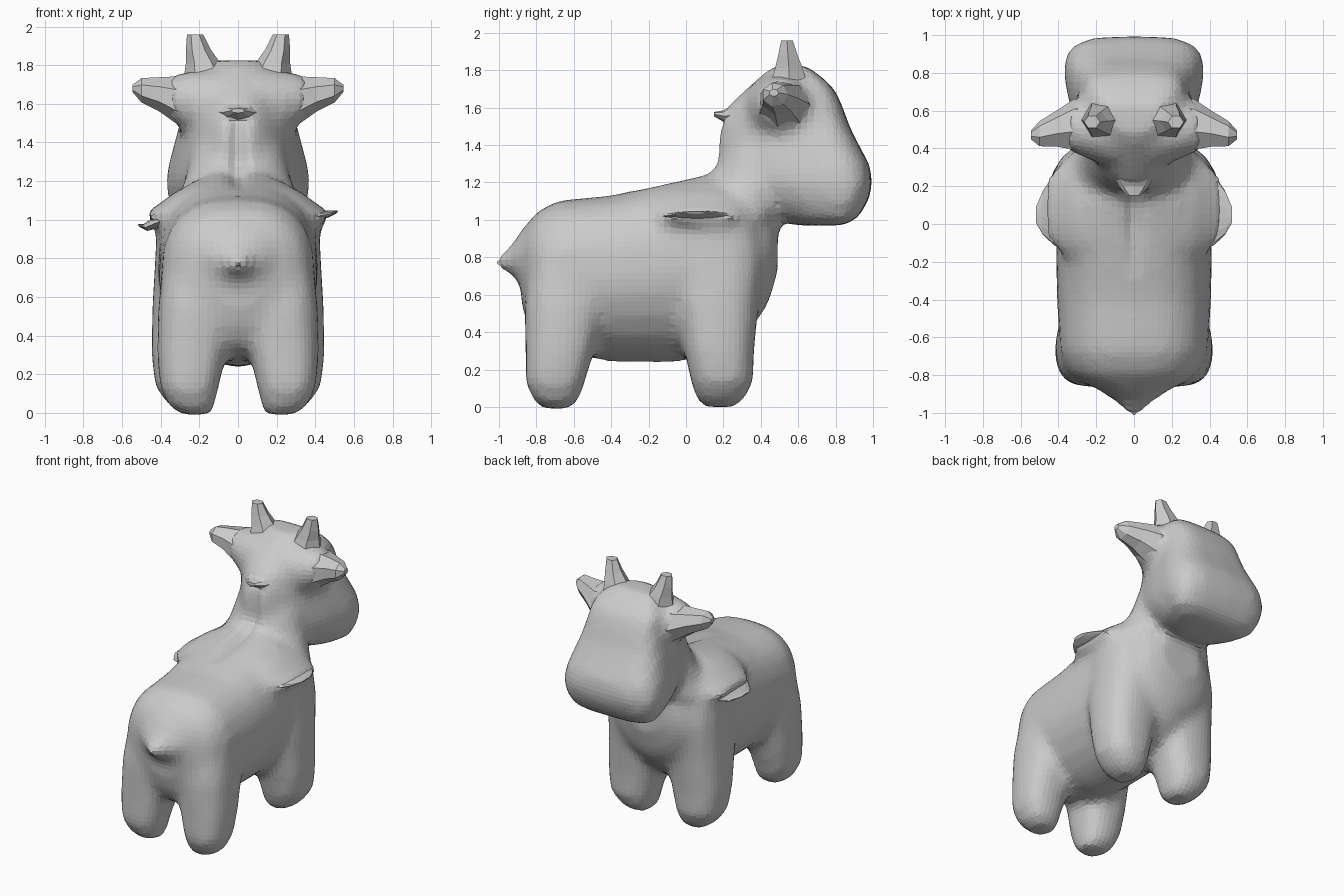
import bpy, bmesh, math
from mathutils import Vector as V

if "Cube" in bpy.data.objects:
    bpy.data.objects.remove(bpy.data.objects["Cube"])


def ring(c, a, b, n=24, e_up=2.0, e_lo=2.0, taper=0.0):
    """Closed superellipse ring; upper and lower halves may differ in squareness."""
    pts = []
    for i in range(n):
        t = 2 * math.pi * i / n
        e = e_up if math.sin(t) >= 0 else e_lo
        u = math.copysign(abs(math.cos(t)) ** (2 / e), math.cos(t))
        w = math.copysign(abs(math.sin(t)) ** (2 / e), math.sin(t))
        pts.append(V(c) + V(a) * u * (1 + taper * (w - 0.8)) + V(b) * w)
    return pts


def loft(bm, rings):
    """Skin a list of rings and close both ends."""
    loops = [[bm.verts.new(p) for p in r] for r in rings]
    n = len(loops[0])
    faces = [bm.faces.new(loops[0]), bm.faces.new(loops[-1])]
    for r0, r1 in zip(loops, loops[1:]):
        for i in range(n):
            j = (i + 1) % n
            faces.append(bm.faces.new((r0[i], r0[j], r1[j], r1[i])))
    bmesh.ops.recalc_face_normals(bm, faces=faces)


def make(name, bm):
    me = bpy.data.meshes.new(name)
    bm.to_mesh(me)
    bm.free()
    ob = bpy.data.objects.new(name, me)
    bpy.context.collection.objects.link(ob)
    return ob


bm = bmesh.new()

# torso: y, bottom, top, half width
torso = [(-.88, .55, .90, .16), (-.85, .44, .98, .26), (-.79, .34, 1.05, .35),
         (-.68, .29, 1.105, .395), (-.40, .24, 1.13, .41), (-.10, .235, 1.20, .415),
         (.10, .26, 1.245, .415), (.25, .33, 1.22, .40), (.36, .43, 1.12, .35),
         (.44, .55, 1.06, .28), (.49, .72, 1.0, .17)]
loft(bm, [ring((0, y, (b + t) / 2), (w, 0, 0), (0, 0, (t - b) / 2), e_up=2.6, e_lo=1.8)
          for y, b, t, w in torso])

# head and neck: z, back, front, half width
head = [(.97, .58, .84, .25), (1.01, .46, .92, .35), (1.10, .31, .975, .40),
        (1.20, .18, 1.0, .415), (1.30, .16, .98, .395), (1.40, .155, .925, .365),
        (1.50, .165, .875, .335), (1.60, .21, .84, .31), (1.70, .32, .795, .29),
        (1.77, .40, .72, .25), (1.825, .47, .64, .17)]
loft(bm, [ring((0, (b + f) / 2, z), (w, 0, 0), (0, (f - b) / 2, 0),
               e_up=3.6, e_lo=2.2, taper=.24) for z, b, f, w in head])

# neck base spreading into the shoulders
loft(bm, [ring((0, y, z), (w, 0, 0), (0, d, 0)) for z, y, w, d in
          [(1.0, .28, .37, .23), (1.12, .31, .31, .23), (1.24, .35, .265, .22), (1.38, .40, .24, .21)]])

# legs: z, inner x, outer x, back y, front y
hind = [(-.01, .14, .30, -.77, -.62), (.04, .12, .36, -.82, -.57), (.13, .10, .405, -.86, -.54),
        (.30, .06, .42, -.86, -.49), (.55, .01, .415, -.865, -.42), (.85, .02, .38, -.82, -.40)]
fore = [(0, .15, .30, .09, .27), (.05, .12, .37, .05, .32), (.14, .10, .43, .025, .36),
        (.30, .06, .45, -.01, .365), (.55, .01, .445, -.06, .39), (.80, .0, .43, -.06, .42),
        (1.0, .05, .42, -.03, .38)]
for s in (1, -1):
    for leg in (hind, fore):
        loft(bm, [ring((s * (i + o) / 2, (b + f) / 2, z), ((o - i) / 2, 0, 0),
                       (0, (f - b) / 2, 0), e_up=2.5, e_lo=2.5) for z, i, o, b, f in leg])

# tail stub
loft(bm, [ring((0, y, z), (r, 0, 0), (0, 0, h)) for y, z, r, h in
          [(-.78, .80, .30, .26), (-.87, .80, .20, .16), (-.94, .785, .10, .07), (-1.03, .77, .02, .02)]])

# ear roots blended into the head, and shoulder ridges blended into the torso
for s in (1, -1):
    loft(bm, [ring((s * x, .51, z), (0, ry, 0), (0, 0, rz)) for x, z, ry, rz in
              [(.10, 1.58, .22, .21), (.25, 1.605, .165, .165), (.36, 1.635, .12, .11)]])
    loft(bm, [ring((s * x, .08, z), (0, ry, 0), (s * h * .5, 0, h)) for x, z, ry, h in
              [(.16, 1.12, .28, .08), (.28, 1.07, .27, .08), (.38, 1.015, .24, .065),
               (.46, 1.005, .17, .035)]])

body = make("body", bm)
bpy.context.view_layer.objects.active = body
body.select_set(True)
m = body.modifiers.new("blend", 'REMESH')
m.mode = 'VOXEL'
m.voxel_size = .035
m = body.modifiers.new("soften", 'SMOOTH')
m.factor = .5
m.iterations = 8
bpy.ops.object.modifier_apply(modifier="blend")
bpy.ops.object.modifier_apply(modifier="soften")

# crease down the nape and along the shoulders
for v in body.data.vertices:
    x, y, z = v.co
    if z > 1.08 and -.3 < y < .26 and z < 1.54:
        k = .035 * math.exp(-(x / .045) ** 2) * min(1, (y + .3) / .3)
        v.co += V((0, k, -k * .4)) if z > 1.27 else V((0, 0, -k))

# thin shoulder flap tips; the left one droops lower
for s, tip, name in ((1, 1.04, "right_shoulder_flap"), (-1, .97, "left_shoulder_flap")):
    bm = bmesh.new()
    loft(bm, [ring((s * x, y, z), (0, ry, 0), (s * h * .6, 0, h), n=14) for x, y, z, ry, h in
              [(.34, .08, 1.02, .22, .035), (.42, .075, (tip + 1) / 2, .19, .028),
               (.48, .06, tip - .01, .12, .018), (.515, .05, tip, .05, .008)]])
    make(name, bm)

# faceted ears and horns
for s, side in ((1, "right"), (-1, "left")):
    bm = bmesh.new()
    loft(bm, [ring((s * x, y, z), (0, ry, 0), (0, 0, rz), n=7) for x, y, z, ry, rz in
              [(.22, .52, 1.59, .165, .16), (.32, .52, 1.62, .14, .125), (.41, .50, 1.65, .10, .09),
               (.50, .475, 1.67, .07, .065), (.545, .47, 1.68, .025, .02)]])
    make(side + "_ear", bm)
    bm = bmesh.new()
    loft(bm, [ring((s * x, y, z), (rx, 0, 0), (0, ry, 0), n=6) for x, y, z, rx, ry in
              [(.165, .55, 1.74, .115, .11), (.18, .55, 1.81, .09, .085),
               (.205, .545, 1.88, .065, .06), (.222, .54, 1.958, .042, .036)]])
    make(side + "_horn", bm)

# small tuft on the nape
bm = bmesh.new()
loft(bm, [ring((0, y, z), (rx, 0, 0), (0, 0, rz), n=8) for y, z, rx, rz in
          [(.26, 1.56, .11, .06), (.20, 1.555, .08, .03), (.15, 1.565, .035, .012)]])
make("nape_tuft", bm)
